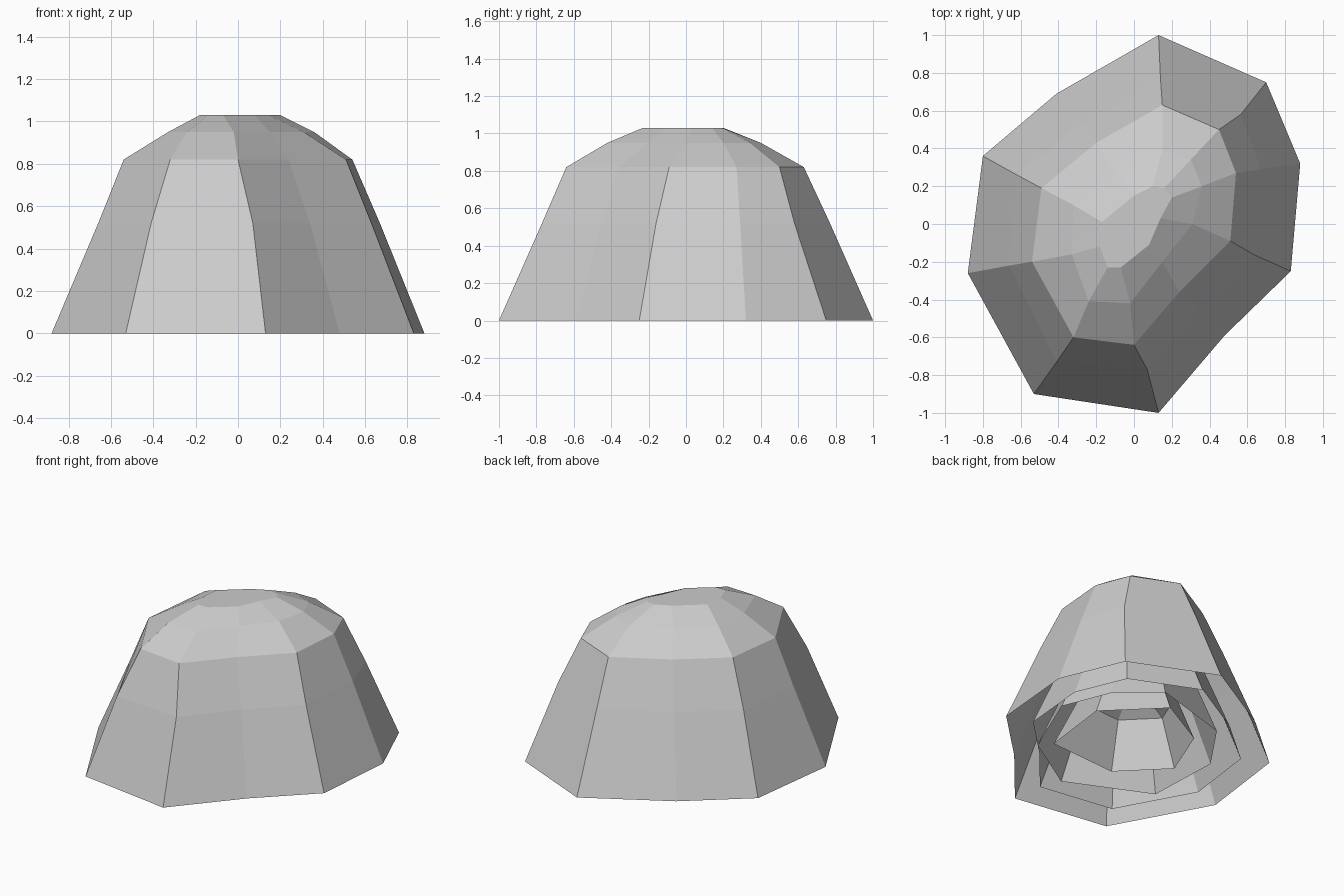
import bpy, bmesh, math
from mathutils import Vector

if "Cube" in bpy.data.objects:
    bpy.data.objects.remove(bpy.data.objects["Cube"])


def make_shell(name, rings):
    """Skin a stack of closed rings, cap the top, leave the base open."""
    bm = bmesh.new()
    loops = [[bm.verts.new(p) for p in ring] for ring in rings]
    for low, high in zip(loops, loops[1:]):
        n = len(low)
        for i in range(n):
            j = (i + 1) % n
            bm.faces.new((low[i], low[j], high[j], high[i]))
    bm.faces.new(loops[-1])
    bmesh.ops.recalc_face_normals(bm, faces=bm.faces[:])
    mesh = bpy.data.meshes.new(name)
    bm.to_mesh(mesh)
    bm.free()
    obj = bpy.data.objects.new(name, mesh)
    bpy.context.collection.objects.link(obj)
    return obj


# Ten-sided contour of the rock at each height, from the back going clockwise
contours = {
    0.00: [(.13, 1), (.70, .75), (.88, .32), (.83, -.25), (.48, -.59),
           (.13, -1), (-.53, -.90), (-.88, -.26), (-.80, .36), (-.41, .69)],
    0.52: [(.14, .77), (.565, .58), (.67, .29), (.63, -.16), (.34, -.45),
           (.07, -.77), (-.41, -.73), (-.66, -.22), (-.62, .26), (-.28, .53)],
    0.82: [(.15, .63), (.45, .50), (.54, .27), (.51, -.09), (.24, -.36),
           (0, -.64), (-.32, -.60), (-.54, -.20), (-.49, .19), (-.20, .43)],
    0.95: [(.15, .40), (.30, .34), (.36, .20), (.31, 0), (.15, -.20),
           (-.02, -.42), (-.24, -.41), (-.33, -.16), (-.32, .10), (-.10, .28)],
    1.03: [(.10, .20), (.16, .19), (.20, .14), (.14, .03), (.08, -.11),
           (-.07, -.23), (-.14, -.23), (-.18, -.12), (-.17, .01), (0, .15)],
}
rock = [[Vector((x, y, z)) for x, y in ring] for z, ring in contours.items()]

# Outer rock and a smaller copy nested inside it
make_shell("outer_rock", rock)
make_shell("second_shell", [[p * 0.79 for p in ring] for ring in rock])


def polar_shell(name, rim, profile):
    """Simpler nested shell: a polar rim shrunk along a (scale, z) profile."""
    pts = [(r * math.cos(math.radians(a)), r * math.sin(math.radians(a)))
           for r, a in rim]
    make_shell(name, [[Vector((x * s, y * s, z)) for x, y in pts]
                      for s, z in profile])


# Coarser inner shells, eight-sided and six-sided
polar_shell("third_shell",
            [(.65, 6), (.65, 38), (.67, 67), (.54, 123),
             (.54, 168), (.645, 218), (.654, 274), (.60, 318)],
            [(1, 0), (.77, .32), (.62, .50), (.40, .58), (.20, .63)])
polar_shell("inner_shell",
            [(.47, 20), (.50, 77), (.38, 130), (.40, 191), (.375, 252), (.50, 320)],
            [(1, 0), (.70, .31), (.25, .41)])
